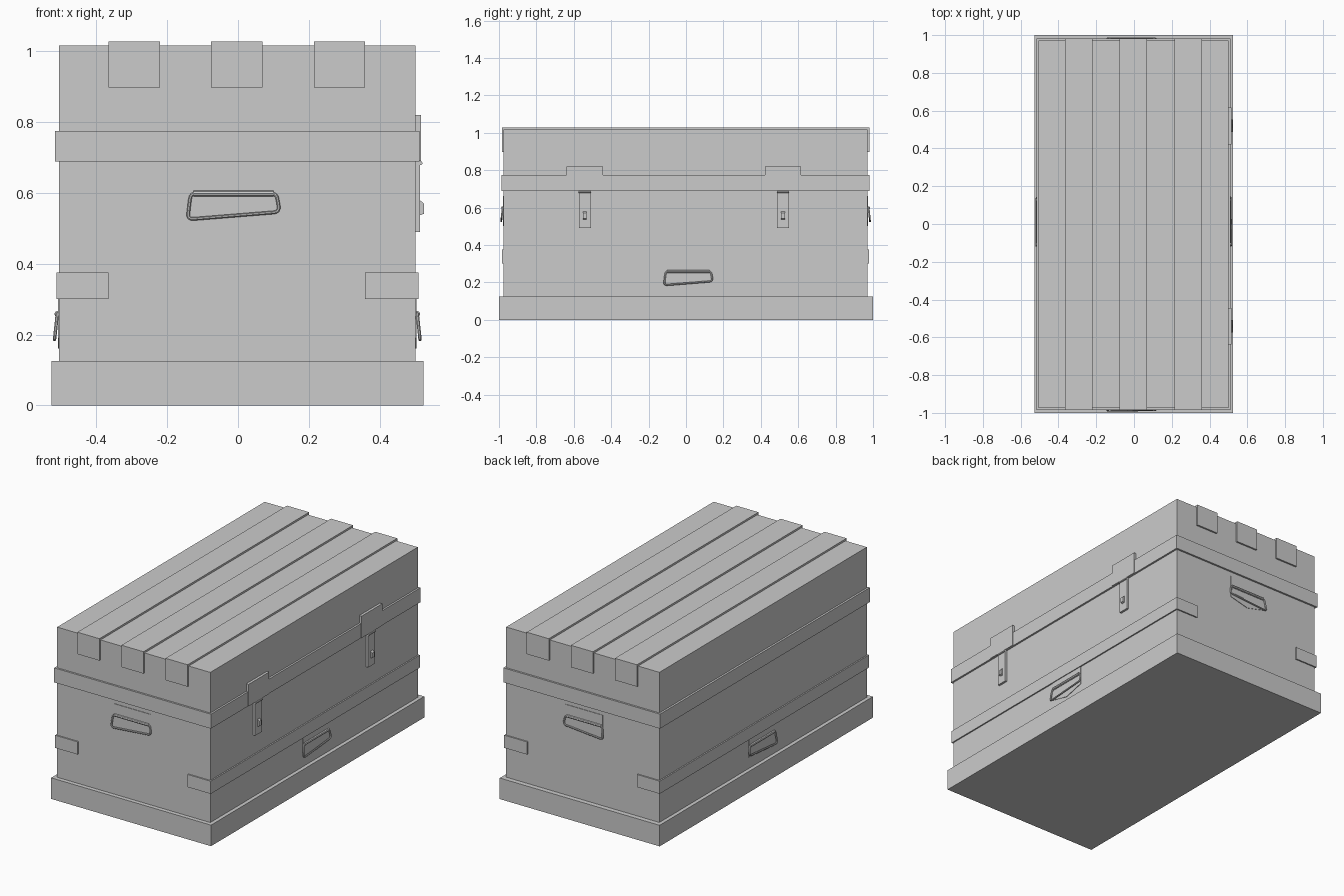
import bpy, bmesh
from mathutils import Vector

if "Cube" in bpy.data.objects:
    bpy.data.objects.remove(bpy.data.objects["Cube"])

# body extents
X0, X1, Y0, Y1 = -0.505, 0.501, -0.975, 0.971


def mesh_object(name, bm):
    bmesh.ops.recalc_face_normals(bm, faces=bm.faces[:])
    me = bpy.data.meshes.new(name)
    bm.to_mesh(me)
    bm.free()
    ob = bpy.data.objects.new(name, me)
    bpy.context.collection.objects.link(ob)
    return ob


def box(name, x0, x1, y0, y1, z0, z1):
    bm = bmesh.new()
    bmesh.ops.create_cube(bm, size=1)
    for v in bm.verts:
        v.co = Vector((x0 if v.co.x < 0 else x1,
                       y0 if v.co.y < 0 else y1,
                       z0 if v.co.z < 0 else z1))
    return mesh_object(name, bm)


def prism(name, outline, place, d0, d1):
    """Extrude a (u, z) outline outwards from a chest side."""
    bm = bmesh.new()
    face = bm.faces.new([bm.verts.new(place(u, d0, z)) for u, z in outline])
    ext = bmesh.ops.extrude_face_region(bm, geom=[face])
    shift = place(0, d1, 0) - place(0, d0, 0)
    bmesh.ops.translate(bm, vec=shift,
                        verts=[g for g in ext["geom"] if isinstance(g, bmesh.types.BMVert)])
    return mesh_object(name, bm)


def tube(name, points, radius, cyclic):
    cu = bpy.data.curves.new(name, 'CURVE')
    cu.dimensions = '3D'
    cu.bevel_depth = radius
    cu.bevel_resolution = 2
    cu.use_fill_caps = True
    sp = cu.splines.new('POLY')
    sp.points.add(len(points) - 1)
    for p, co in zip(sp.points, points):
        p.co = (*co, 1)
    sp.use_cyclic_u = cyclic
    ob = bpy.data.objects.new(name, cu)
    bpy.context.collection.objects.link(ob)
    bpy.ops.object.select_all(action='DESELECT')
    ob.select_set(True)
    bpy.context.view_layer.objects.active = ob
    bpy.ops.object.convert(target='MESH')
    bpy.ops.object.shade_smooth_by_angle()
    return ob


def rounded(corners, r):
    """Round each corner of a closed polygon with a short quadratic arc."""
    out = []
    for i, c in enumerate(corners):
        c = Vector(c)
        a = c + (Vector(corners[i - 1]) - c).normalized() * r
        b = c + (Vector(corners[(i + 1) % len(corners)]) - c).normalized() * r
        for k in range(5):
            t = k / 4
            out.append(a * (1 - t) ** 2 + c * 2 * t * (1 - t) + b * t * t)
    return out


# chest and plinth
box("chest_body", X0, X1, Y0, Y1, 0.02, 1.016)
box("plinth", -0.527, 0.523, -1, 1, 0, 0.125)

# lid band all the way round
box("lid_band", X0 - 0.012, X1 + 0.011, Y0 - 0.011, Y1 + 0.011, 0.689, 0.775)

# lower bands: along each long side, wrapping round the corners
e = 0.008
for side, xa, xb, xi in (("left", X0 - e, X0 + 0.02, -0.365), ("right", X1 - 0.02, X1 + e, 0.358)):
    box("lower_band_" + side, xa, xb, Y0 - e, Y1 + e, 0.30, 0.375)
    a, b = (xa, xi) if side == "left" else (xi, xb)
    for end, ya, yb in (("front", Y0 - e, Y0 + 0.02), ("back", Y1 - 0.02, Y1 + e)):
        box(f"band_return_{side}_{end}", a, b, ya, yb, 0.30, 0.375)

# straps over the lid, folded down at both ends
for i, x in enumerate((-0.365, -0.076, 0.214)):
    ya, yb = Y0 - 0.01, Y1 + 0.01
    prof = [(ya, 0.897), (ya, 1.027), (yb, 1.027), (yb, 0.897),
            (Y1, 0.897), (Y1, 1.01), (Y0, 1.01), (Y0, 0.897)]
    prism(f"lid_strap_{i}", prof, lambda u, d, z: Vector((d, u, z)), x, x + 0.145)


# one handle: backing plate, hinge bar and hanging bail
def handle(name, place, uc, zc):
    plate = [(-0.122, 0.663), (0.122, 0.663), (0.122, 0.53), (0, 0.50), (-0.122, 0.53)]
    prism(name + "_plate", [(uc + u, z + zc) for u, z in plate], place, -0.01, 0.003)
    bail = [(-0.121, 0.599, 0), (0.121, 0.599, 0), (0.130, 0.546, 0), (-0.130, 0.525, 0)]
    pts = [place(uc + p.x, 0.005 + 0.008 * (0.60 - p.y) / 0.075, p.y + zc)
           for p in rounded(bail, 0.017)]
    tube(name + "_bail", pts, 0.005, True)
    tube(name + "_hinge", [place(uc + u, 0.005, 0.598 + zc) for u in (-0.113, 0.113)],
         0.0085, False)


sides = {
    "front": (lambda u, d, z: Vector((u, Y0 - d, z)), -0.0125, 0),
    "back": (lambda u, d, z: Vector((u, Y1 + d, z)), -0.0125, 0),
    "left": (lambda u, d, z: Vector((X0 - d, u, z)), 0.0125, -0.34),
    "right": (lambda u, d, z: Vector((X1 + d, u, z)), 0.0125, -0.34),
}
for side, (place, uc, zc) in sides.items():
    handle("handle_" + side, place, uc, zc)

# latches on the right side
for i, y in enumerate((-0.541, 0.519)):
    box(f"latch_plate_{i}", X1 - 0.01, 0.516, y - 0.097, y + 0.097, 0.69, 0.82)
    tube(f"latch_hinge_{i}", [(0.515, y - 0.033, 0.684), (0.515, y + 0.033, 0.684)], 0.006, False)
    # hasp with a raised staple and its opening
    box(f"hasp_{i}", X1 - 0.01, 0.514, y - 0.032, y + 0.032, 0.49, 0.69)
    prism(f"staple_{i}", [(0.51, 0.535), (0.525, 0.541), (0.525, 0.57), (0.51, 0.582)],
          lambda u, d, z: Vector((u, d, z)), y - 0.01, y + 0.01)
